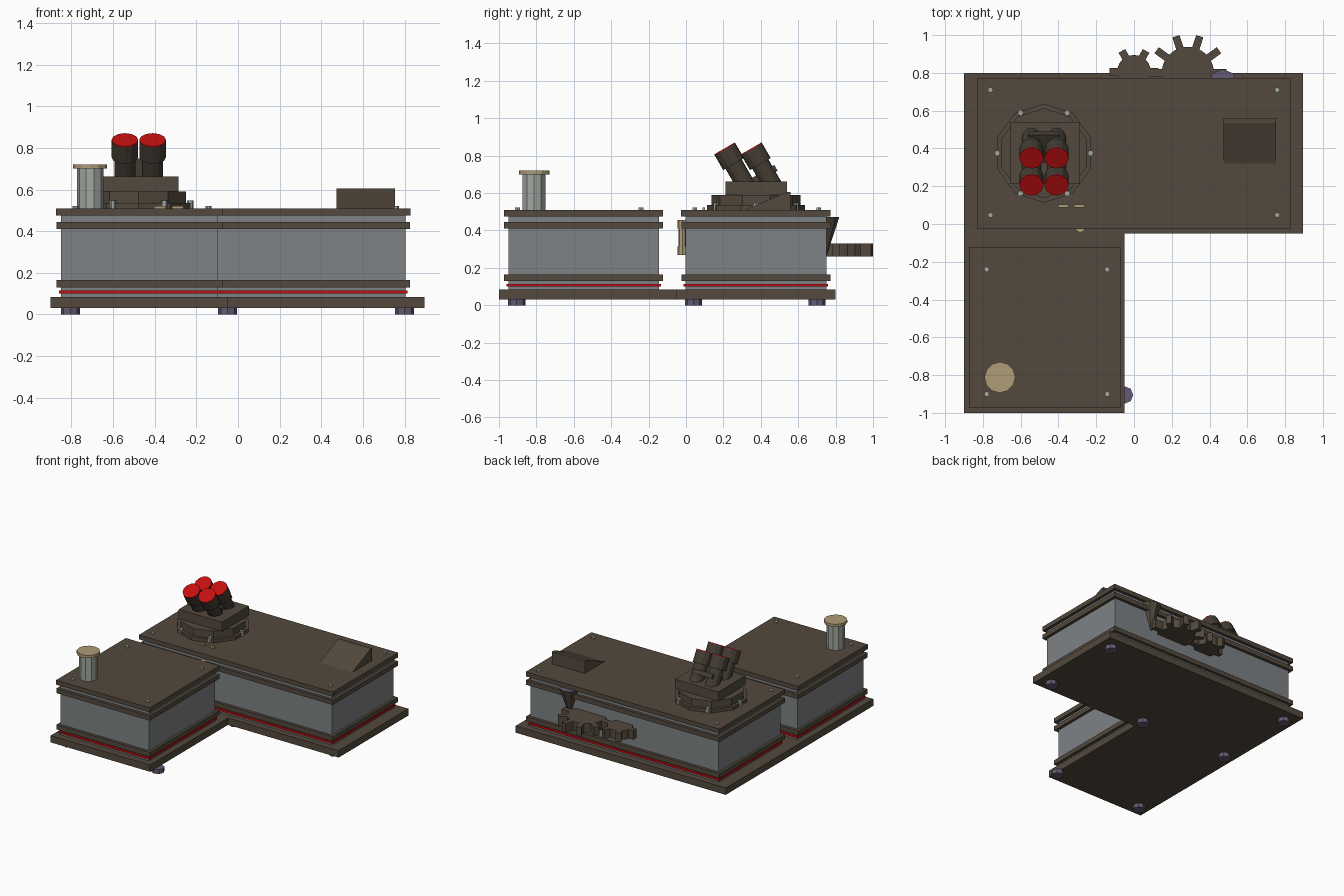
import bpy, bmesh, math
from mathutils import Matrix, Vector

if "Cube" in bpy.data.objects:
    bpy.data.objects.remove(bpy.data.objects["Cube"])


def mat(name, r, g, b):
    lin = [(c / 255 / 12.92) if c < 11 else ((c / 255 + 0.055) / 1.055) ** 2.4 for c in (r, g, b)]
    m = bpy.data.materials.new(name)
    m.diffuse_color = (*lin, 1)
    m.use_nodes = True
    m.node_tree.nodes["Principled BSDF"].inputs["Base Color"].default_value = m.diffuse_color
    return m


BROWN = mat("brown metal", 83, 73, 61)
DARK = mat("dark brown metal", 68, 61, 52)
GREY = mat("grey panel", 125, 130, 133)
RED = mat("red", 198, 16, 16)
TAN = mat("tan brass", 174, 156, 117)
SILVER = mat("silver", 162, 167, 160)
PURPLE = mat("purple grey", 101, 90, 116)


def finish(name, bm, *mats):
    bmesh.ops.recalc_face_normals(bm, faces=bm.faces)
    me = bpy.data.meshes.new(name)
    bm.to_mesh(me)
    bm.free()
    for m in mats:
        me.materials.append(m)
    ob = bpy.data.objects.new(name, me)
    bpy.context.collection.objects.link(ob)
    return ob


def prism(name, pts, z0, z1, *mats):
    """Extrude an outline upward."""
    bm = bmesh.new()
    f = bm.faces.new([bm.verts.new((x, y, z0)) for x, y in pts])
    ext = bmesh.ops.extrude_face_region(bm, geom=[f])["geom"]
    bmesh.ops.translate(bm, vec=(0, 0, z1 - z0),
                        verts=[v for v in ext if isinstance(v, bmesh.types.BMVert)])
    return finish(name, bm, *mats)


def box(name, x0, x1, y0, y1, z0, z1, m):
    return prism(name, [(x0, y0), (x1, y0), (x1, y1), (x0, y1)], z0, z1, m)


def drum(name, x, y, r, z0, z1, m, n=8, turn=0.0):
    pts = [(x + r * math.cos(turn + math.tau * i / n), y + r * math.sin(turn + math.tau * i / n))
           for i in range(n)]
    return prism(name, pts, z0, z1, m)


def gear(name, x, y, teeth, root, tip, half, z0, z1):
    """Hub with straight-sided teeth."""
    pts = []
    a = math.asin(half / root)
    for i in range(teeth):
        t = math.tau * i / teeth
        for r, ang in ((root, -a), (tip, -math.asin(half / tip)),
                       (tip, math.asin(half / tip)), (root, a), (root, math.pi / teeth)):
            pts.append((x + r * math.cos(t + ang), y + r * math.sin(t + ang)))
    return prism(name, pts, z0, z1, BROWN)


# L-shaped base and its feet
prism("base", [(-.9, -1), (-.05, -1), (-.05, -.05), (.895, -.05), (.895, .8), (-.9, .8)],
      .032, .085, BROWN)
for x, y in [(-.805, -.905), (-.05, -.905), (-.805, .04), (-.05, .04), (.8, .04), (.8, .7)]:
    drum("foot", x, y, .046, 0, .034, PURPLE)
drum("foot", -.805, .7, .046, 0, .034, PURPLE)

# Two housings with trim bands, red strip, lid and corner bolts
for label, x0, x1, y0, y1 in [("front", -.85, -.095, -.95, -.145), ("back", -.805, .805, -.003, .75)]:
    box(label + "_housing", x0, x1, y0, y1, .085, .48, GREY)
    for part, o, z0, z1, m in [("red_strip", .01, .1, .115, RED), ("lower_band", .022, .13, .165, BROWN),
                               ("upper_band", .022, .41, .445, BROWN), ("lid", .023, .475, .51, BROWN)]:
        box(label + "_" + part, x0 - o, x1 + o, y0 - o, y1 + o, z0, z1, m)
    for x in (x0 + .07 if label == "front" else x0 + .045, x1 - .047):
        for y in (y0 + .05, y1 - (.095 if label == "front" else .04)):
            drum("lid_bolt", x, y, .015, .505, .522, SILVER, 6)

# Chimney
drum("chimney", -.71, -.812, .064, .51, .7, SILVER, 10)
drum("chimney_cap", -.71, -.812, .082, .7, .72, TAN, 12)

# Sloped hatch
bm = bmesh.new()
prof = [(.32, .51), (.56, .51), (.56, .605), (.535, .605)]
f = bm.faces.new([bm.verts.new((.473, y, z)) for y, z in prof])
ext = bmesh.ops.extrude_face_region(bm, geom=[f])["geom"]
bmesh.ops.translate(bm, vec=(.28, 0, 0), verts=[v for v in ext if isinstance(v, bmesh.types.BMVert)])
finish("sloped_hatch", bm, BROWN)

# Rear gears and funnel
gear("large_gear", .285, .8, 10, .138, .205, .02, .26, .33)
gear("small_gear", 0, .805, 6, .09, .13, .02, .26, .33)
bm = bmesh.new()
bmesh.ops.create_cone(bm, cap_ends=True, segments=8, radius1=.004, radius2=.076, depth=.22,
                      matrix=Matrix.Translation((.47, .744, .363)))
bm.normal_update()
for f in bm.faces:
    f.material_index = 1 if f.normal.z > .9 else 0
finish("funnel", bm, BROWN, PURPLE)

# Pipe fitting between the housings
drum("fitting_pipe", -.285, -.02, .021, .27, .45, TAN)
for z in (.27, .41):
    drum("fitting_flange", -.285, -.02, .026, z, z + .045, TAN)

# Small brass tabs in front of the turret
for x in (-.375, -.29):
    box("brass_tab", x - .028, x + .028, .088, .102, .508, .522, TAN)

# Turret rings, bolts and pedestal
TX, TY = -.477, .375
drum("turret_ring", TX, TY, .262, .51, .535, BROWN, 10, math.pi / 10)
drum("turret_drum", TX, TY, .238, .535, .59, BROWN, 10, math.pi / 10)
for i in range(6):
    a = math.tau * i / 6
    drum("ring_bolt", TX + .247 * math.cos(a), TY + .247 * math.sin(a), .016, .51, .548, SILVER, 6)
box("turret_pedestal", -.655, -.285, .212, .54, .59, .662, BROWN)

# Four launch tubes leaning forward, with wider heads and red ends
LEAN = Matrix.Rotation(math.radians(30), 4, 'X')


def leaning(ob, x, y, z):
    ob.data.transform(Matrix.Translation((x, y, z)) @ LEAN)


for x in (-.543, -.41):
    for y in (.207, .35):
        leaning(drum("launch_tube", 0, 0, .05, -.26, -.08, DARK, 12), x, y, .837)
        leaning(drum("tube_head", 0, 0, .064, -.095, -.004, DARK, 12), x, y, .837)
        leaning(drum("red_tip", 0, 0, .064, -.004, .002, RED, 12), x, y, .837)

# Clamp joining the tubes
leaning(box("tube_clamp", -.085, .085, -.09, .125, -.018, .018, DARK), TX, .373, .672)
